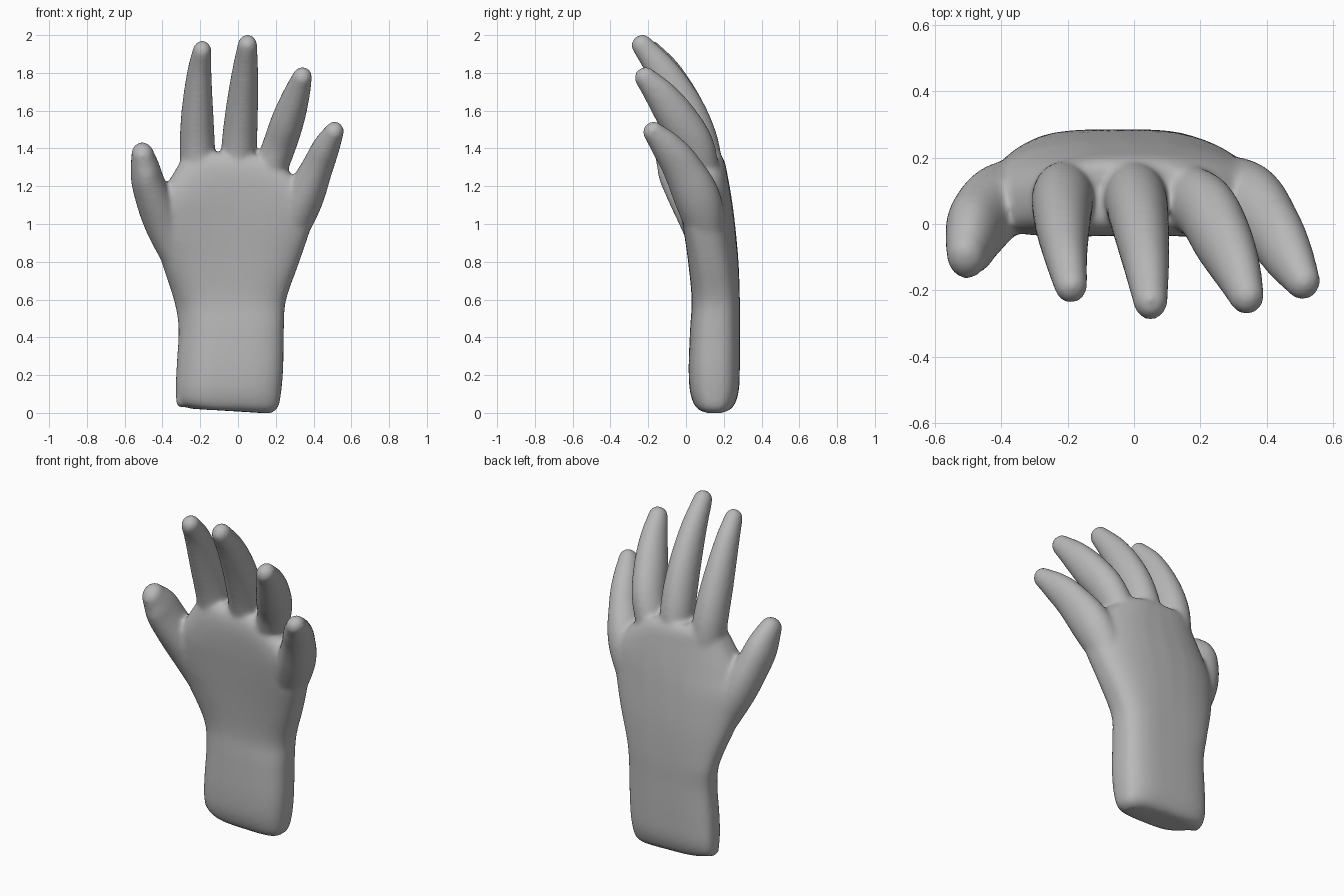
import bpy, bmesh, math
from mathutils import Vector

if "Cube" in bpy.data.objects:
    bpy.data.objects.remove(bpy.data.objects["Cube"])

SIDES = 40


def smooth_path(points, steps):
    """Catmull-Rom interpolation of equal-length tuples."""
    pts = [Vector(p) for p in points]
    pts = [pts[0] * 2 - pts[1]] + pts + [pts[-1] * 2 - pts[-2]]
    out = []
    for a, b, c, d in zip(pts, pts[1:], pts[2:], pts[3:]):
        for i in range(steps):
            t = i / steps
            out.append(0.5 * (2 * b + (c - a) * t + (2 * a - 5 * b + 4 * c - d) * t * t
                              + (3 * b - a - 3 * c + d) * t ** 3))
    return out + [pts[-2]]


def loft(bm, rings):
    """Bridge rings of points into one closed shell."""
    loops = [[bm.verts.new(p) for p in ring] for ring in rings]
    for a, b in zip(loops, loops[1:]):
        for i in range(SIDES):
            j = (i + 1) % SIDES
            bm.faces.new((a[i], a[j], b[j], b[i]))
    bm.faces.new(loops[0][::-1])
    bm.faces.new(loops[-1])


def finger(bm, points):
    """Tapered tube through (x, y, z, radius, depth factor) points with a domed tip."""
    path = smooth_path(points, 6)
    pos = [Vector(p[:3]) for p in path]
    rad = [p[3] for p in path]
    deep = [p[4] for p in path]
    tip_dir = (pos[-1] - pos[-2]).normalized()
    end, r = pos[-1], rad[-1]
    for k in range(1, 6):
        a = math.radians(17 * k)
        pos.append(end + tip_dir * r * math.sin(a))
        rad.append(r * math.cos(a))
        deep.append(deep[-1])
    rings = []
    for i, p in enumerate(pos):
        t = (pos[min(i + 1, len(pos) - 1)] - pos[max(i - 1, 0)]).normalized()
        u = Vector((0, 1, 0)).cross(t).normalized()
        v = t.cross(u) * deep[i]
        rings.append([p + rad[i] * (u * math.cos(w) + v * math.sin(w))
                      for w in (2 * math.pi * s / SIDES for s in range(SIDES))])
    loft(bm, rings)


def palm(bm, sections):
    """Rounded-box sections (z, left, right, front, back, edge curl, tilt)."""
    rings = []
    for z, xl, xr, yf, yb, curl, tilt in smooth_path(sections, 4):
        skew = min(1, max(0, (0.9 - z) / 0.35))   # wrist's left side leans back
        ring = []
        for s in range(SIDES):
            w = 2 * math.pi * s / SIDES
            c, d = math.cos(w), math.sin(w)
            u = math.copysign(abs(c) ** 0.62, c)
            v = math.copysign(abs(d) ** 0.72, d)
            lean = skew * max(0, -u) ** 3 * (0.012 + 0.025 * (1 - v))
            ring.append(Vector(((xl + xr) / 2 + u * (xr - xl) / 2,
                                (yf + yb) / 2 + v * (yb - yf) / 2 - curl * u * u + lean,
                                z - tilt * u * abs(u))))
        rings.append(ring)
    loft(bm, rings)


bm = bmesh.new()

# cuff, wrist and palm
palm(bm, [
    (0.010, -0.26, 0.17, 0.08, 0.22, 0, 0.014),
    (0.040, -0.318, 0.212, 0.045, 0.255, 0, 0.012),
    (0.12, -0.33, 0.23, 0.02, 0.28, 0, 0),
    (0.25, -0.325, 0.24, 0.014, 0.285, 0, 0),
    (0.45, -0.315, 0.243, 0.022, 0.285, 0, 0),
    (0.60, -0.34, 0.255, 0.030, 0.285, 0.0, 0),
    (0.80, -0.405, 0.325, 0.012, 0.278, 0.02, 0),
    (1.00, -0.455, 0.39, -0.012, 0.26, 0.045, 0),
    (1.13, -0.42, 0.40, -0.027, 0.243, 0.05, 0),
    (1.25, -0.335, 0.33, -0.035, 0.222, 0.03, 0.03),
    (1.33, -0.285, 0.24, -0.026, 0.205, 0.015, 0.03),
    (1.37, -0.24, 0.18, 0.0, 0.182, 0.01, 0.02),
])

# thumb
finger(bm, [(-0.28, 0.14, 0.72, 0.07, 0.9), (-0.395, 0.08, 1.0, 0.10, 1.08),
            (-0.47, 0.0, 1.2, 0.09, 1.32), (-0.492, -0.052, 1.3, 0.077, 1.4),
            (-0.505, -0.095, 1.37, 0.06, 1.25)])
# index finger
finger(bm, [(-0.205, 0.095, 1.18, 0.09, 1.1), (-0.215, 0.072, 1.4, 0.094, 1.14),
            (-0.215, 0.002, 1.6, 0.084, 1.2), (-0.205, -0.098, 1.8, 0.065, 1.2),
            (-0.19, -0.187, 1.92, 0.05, 1.1)])
# middle finger
finger(bm, [(-0.01, 0.10, 1.18, 0.09, 1.1), (0.005, 0.072, 1.4, 0.094, 1.14),
            (0.02, -0.003, 1.6, 0.086, 1.22), (0.037, -0.118, 1.8, 0.07, 1.22),
            (0.05, -0.235, 1.95, 0.052, 1.1)])
# ring finger
finger(bm, [(0.13, 0.095, 1.18, 0.085, 1.1), (0.213, 0.047, 1.4, 0.089, 1.2),
            (0.264, -0.04, 1.55, 0.087, 1.22), (0.308, -0.132, 1.68, 0.072, 1.2),
            (0.34, -0.218, 1.778, 0.053, 1.1)])
# little finger
finger(bm, [(0.20, 0.14, 0.80, 0.08, 0.9), (0.332, 0.073, 1.1, 0.105, 1.15),
            (0.42, -0.022, 1.3, 0.084, 1.25), (0.468, -0.102, 1.41, 0.072, 1.18),
            (0.51, -0.175, 1.49, 0.052, 1.1)])
# rolled corner of the cuff
finger(bm, [(-0.285, 0.17, 0.16, 0.025, 1.6), (-0.297, 0.17, 0.09, 0.03, 1.6),
            (-0.302, 0.17, 0.055, 0.028, 1.6)])

bmesh.ops.recalc_face_normals(bm, faces=bm.faces)
mesh = bpy.data.meshes.new("glove")
bm.to_mesh(mesh)
bm.free()
glove = bpy.data.objects.new("glove", mesh)
bpy.context.collection.objects.link(glove)

# fuse the parts into one soft skin
fuse = glove.modifiers.new("fuse", 'REMESH')
fuse.mode = 'VOXEL'
fuse.voxel_size = 0.011
soften = glove.modifiers.new("soften", 'SMOOTH')
soften.factor = 0.5
soften.iterations = 18
bpy.context.view_layer.objects.active = glove
glove.select_set(True)
for name in ("fuse", "soften"):
    bpy.ops.object.modifier_apply(modifier=name)
bpy.ops.object.shade_smooth()

grey = bpy.data.materials.new("soft grey")
grey.diffuse_color = (0.48, 0.48, 0.48, 1)
grey.use_nodes = True
grey.node_tree.nodes["Principled BSDF"].inputs["Base Color"].default_value = grey.diffuse_color
glove.data.materials.clear()
glove.data.materials.append(grey)
